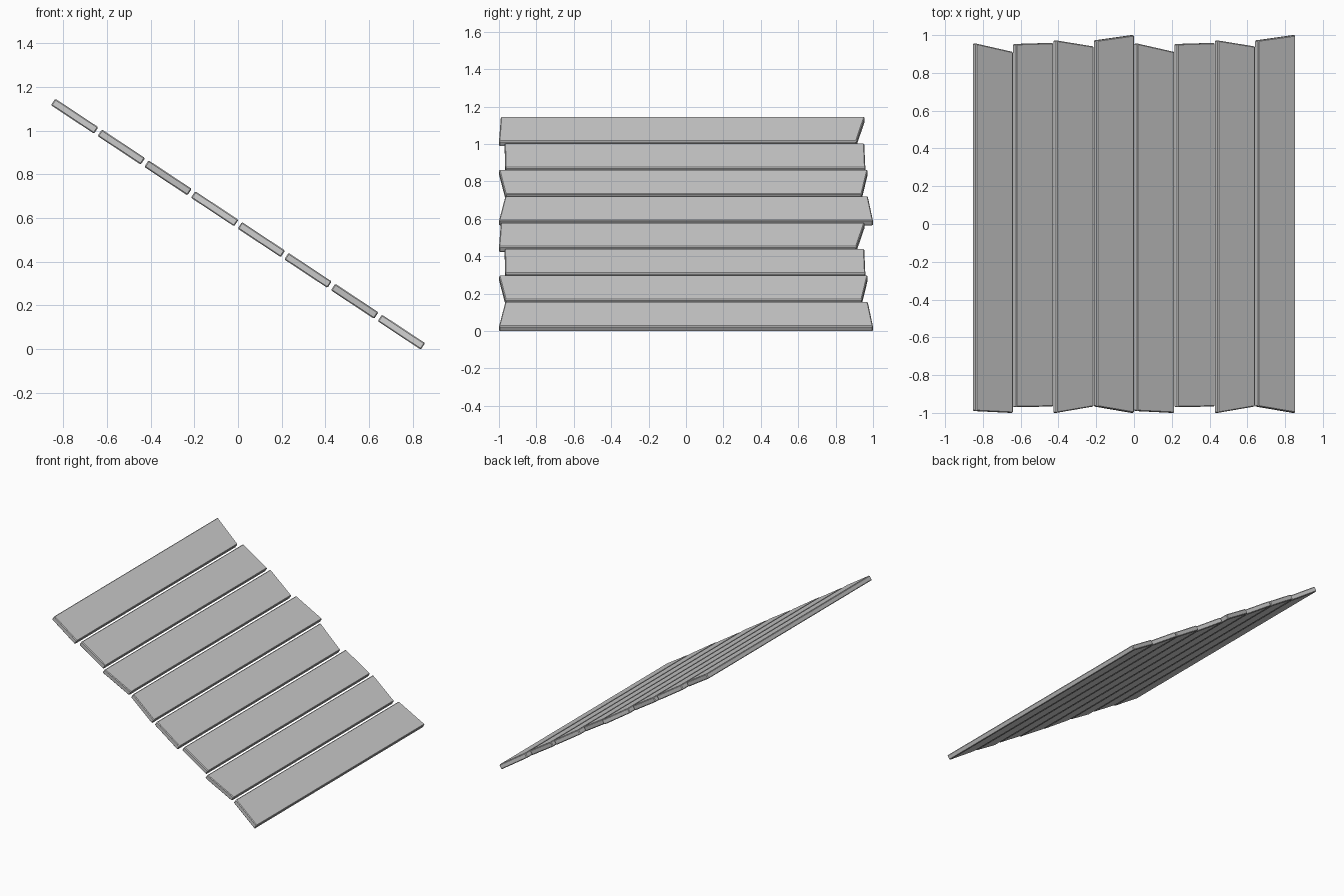
import bpy, bmesh, math
from mathutils import Vector

if "Cube" in bpy.data.objects:
    bpy.data.objects.remove(bpy.data.objects["Cube"])

TILT = math.atan2(0.1412, 0.2136)
WIDTH, THICK, BEVEL = 0.237, 0.036, 0.005
STEP = Vector((0.2136, 0, -0.1412))

# front and back end positions (uphill edge, downhill edge) of each plank in a set
ENDS = [
    ((-0.990, -1.000), (0.956, 0.911)),
    ((-0.970, -0.966), (0.953, 0.959)),
    ((-1.000, -0.966), (0.972, 0.940)),
    ((-0.966, -1.000), (0.972, 1.000)),
]


def plank(name, front, back, centre):
    """A board with skewed ends, tilted down towards +x, with chamfered edges."""
    bm = bmesh.new()
    bmesh.ops.create_cube(bm, size=1)
    for v in bm.verts:
        ends = back if v.co.y > 0 else front
        y = ends[1] if v.co.x > 0 else ends[0]
        v.co = (v.co.x * WIDTH, y, v.co.z * THICK)
    bmesh.ops.bevel(bm, geom=bm.edges[:], offset=BEVEL, segments=1,
                    affect='EDGES', profile=0.5)
    bmesh.ops.recalc_face_normals(bm, faces=bm.faces[:])
    mesh = bpy.data.meshes.new(name)
    bm.to_mesh(mesh)
    bm.free()
    obj = bpy.data.objects.new(name, mesh)
    bpy.context.collection.objects.link(obj)
    obj.location = centre
    obj.rotation_euler = (0, TILT, 0)
    return obj


# lowest plank rests on z = 0
low = (WIDTH * math.sin(TILT) + THICK * math.cos(TILT)) / 2 - BEVEL * math.sin(TILT)
top = Vector((0, 0, low)) - Vector((STEP.x * 3.5, 0, STEP.z * 7))

# two repeats of the four-plank set
for i in range(8):
    front, back = ENDS[i % 4]
    plank(f"roof_plank_{i + 1}", front, back, top + STEP * i)
